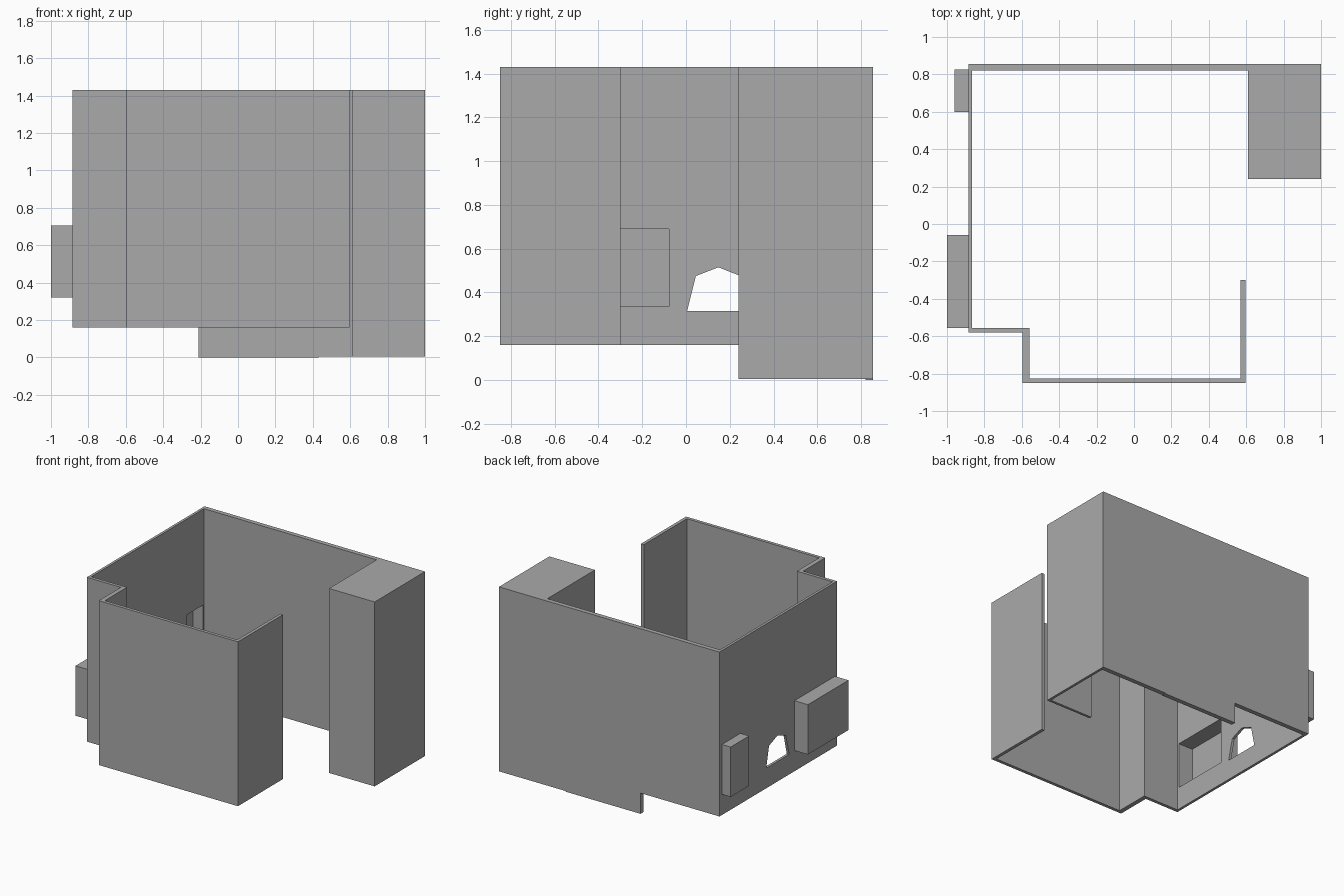
import bpy
import bmesh

cube = bpy.data.objects.get("Cube")
if cube:
    bpy.data.objects.remove(cube, do_unlink=True)

grey = bpy.data.materials.new("plain grey")
grey.use_nodes = True
grey.diffuse_color = (0.4, 0.4, 0.4, 1)
grey.node_tree.nodes["Principled BSDF"].inputs["Base Color"].default_value = (0.4, 0.4, 0.4, 1)

BASE, TOP = 0.16, 1.43          # wall bottom and top
LEFT_FACE = -0.885              # outer face of the side wall with the niches
BACK_INNER, BACK_OUTER = 0.82, 0.855


def prism(name, points, axis, low, high):
    """Extrude a 2D outline along the x, y or z axis."""
    place = {"x": lambda a, b: (low, a, b),
             "y": lambda a, b: (a, low, b),
             "z": lambda a, b: (a, b, low)}[axis]
    bm = bmesh.new()
    face = bm.faces.new([bm.verts.new(place(a, b)) for a, b in points])
    grown = bmesh.ops.extrude_face_region(bm, geom=[face])
    shift = [high - low if axis == k else 0 for k in "xyz"]
    bmesh.ops.translate(bm, vec=shift,
                        verts=[g for g in grown["geom"] if isinstance(g, bmesh.types.BMVert)])
    bmesh.ops.recalc_face_normals(bm, faces=bm.faces)
    mesh = bpy.data.meshes.new(name)
    bm.to_mesh(mesh)
    bm.free()
    mesh.materials.append(grey)
    obj = bpy.data.objects.new(name, mesh)
    bpy.context.collection.objects.link(obj)
    return obj


def box(name, x, y, z):
    outline = [(x[0], y[0]), (x[1], y[0]), (x[1], y[1]), (x[0], y[1])]
    return prism(name, outline, "z", *z)


def cut(target, cutter):
    """Subtract the cutter and apply the result."""
    cutter.hide_render = True
    mod = target.modifiers.new("cut", "BOOLEAN")
    mod.operation, mod.solver, mod.object = "DIFFERENCE", "EXACT", cutter
    bpy.context.view_layer.objects.active = target
    bpy.ops.object.modifier_apply(modifier=mod.name)


# Thin room walls: side wall, stepped corner, front wall and short return
room_walls = prism("room_walls", [
    (LEFT_FACE, BACK_INNER), (LEFT_FACE, -0.58), (-0.595, -0.58), (-0.595, -0.85),
    (0.595, -0.85), (0.595, -0.30), (0.57, -0.30), (0.57, -0.825),
    (-0.56, -0.825), (-0.56, -0.555), (-0.865, -0.555), (-0.865, BACK_INNER),
], "z", BASE, TOP)

# Back wall with its lower skirt
prism("back_wall", [
    (LEFT_FACE, BASE), (-0.21, BASE), (-0.21, 0), (0.43, 0), (0.43, 0.005),
    (1, 0.005), (1, TOP), (LEFT_FACE, TOP),
], "y", BACK_INNER, BACK_OUTER)

# Hollow corner closet, open to the room below its header
closet = box("corner_closet", (0.61, 1), (0.24, BACK_INNER), (0.005, TOP))
hollow = prism("closet_cutter", [
    (0.5, -0.1), (0.98, -0.1), (0.98, 1.41), (0.63, 1.41), (0.63, 0.7), (0.5, 0.7),
], "y", 0.26, 0.9)
cut(closet, hollow)
bpy.data.objects.remove(hollow, do_unlink=True)

# Wall niches: shells projecting outside, open to the room
for name, outer, y0, y1 in (("large_niche", -1, -0.555, -0.06),
                            ("small_niche", -0.96, 0.6, 0.825)):
    niche = box(name, (outer, LEFT_FACE), (y0, y1), (0.32, 0.705))
    hollow = box("niche_cutter", (outer + 0.012, -0.8), (y0 + 0.015, y1 - 0.018), (0.335, 0.69))
    cut(niche, hollow)
    cut(room_walls, hollow)
    bpy.data.objects.remove(hollow, do_unlink=True)

# Five-sided window opening in the side wall
window = prism("window_cutter", [
    (0.005, 0.315), (0.045, 0.475), (0.148, 0.515), (0.25, 0.475), (0.285, 0.315),
], "x", -0.95, -0.8)
cut(room_walls, window)
bpy.data.objects.remove(window, do_unlink=True)
